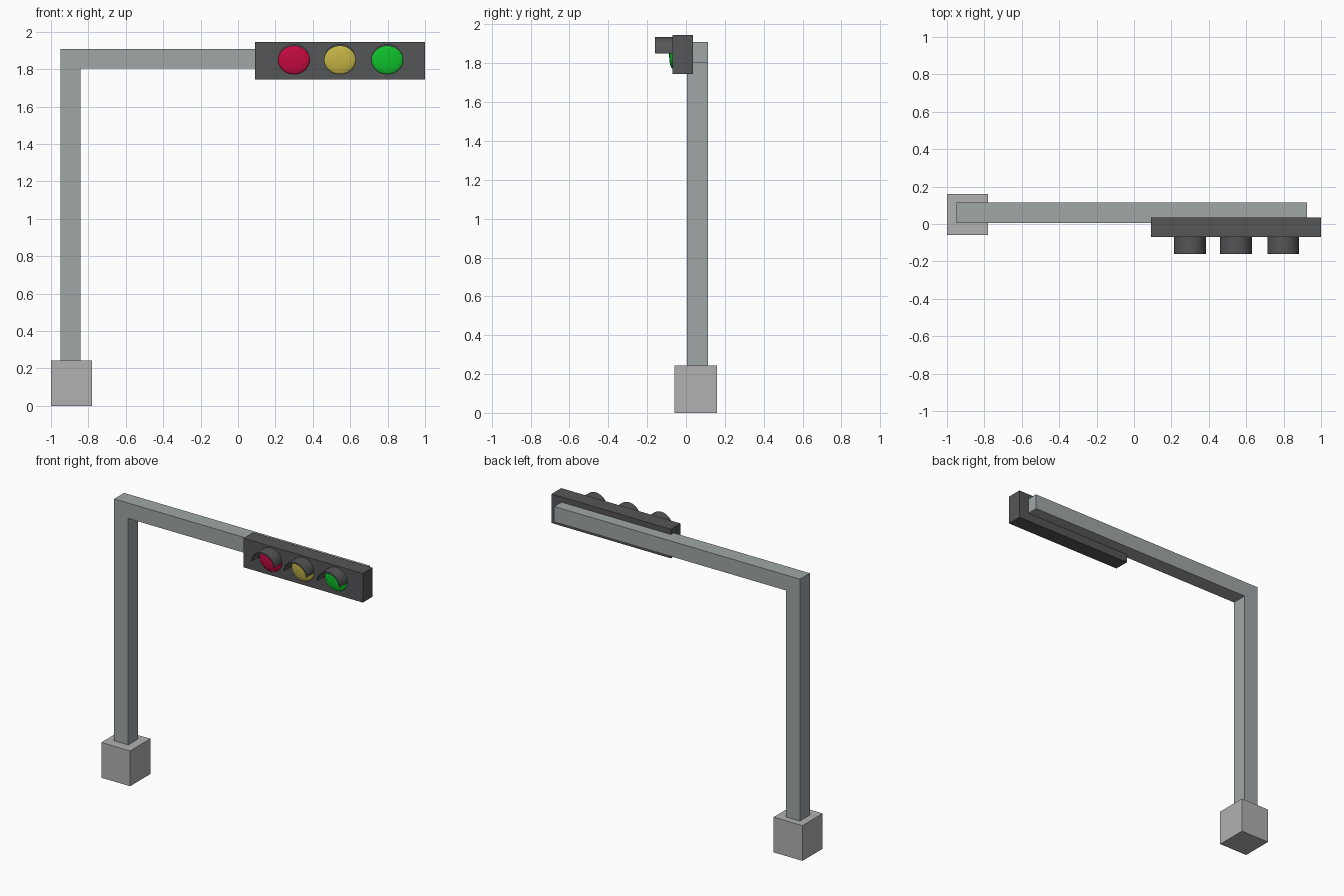
import bpy, bmesh, math
from mathutils import Matrix

if "Cube" in bpy.data.objects:
    bpy.data.objects.remove(bpy.data.objects["Cube"])


def finish(name, bm, colour):
    bmesh.ops.recalc_face_normals(bm, faces=bm.faces)
    mesh = bpy.data.meshes.new(name)
    bm.to_mesh(mesh)
    bm.free()
    obj = bpy.data.objects.new(name, mesh)
    bpy.context.collection.objects.link(obj)
    if colour:
        mat = bpy.data.materials.new(name + "_colour")
        mat.diffuse_color = (*colour, 1)
        mat.use_nodes = True
        mat.node_tree.nodes["Principled BSDF"].inputs["Base Color"].default_value = mat.diffuse_color
        mesh.materials.append(mat)
    return obj


def prism(name, outline, y0, y1, colour=None):
    """Extrude an x-z outline from y0 to y1."""
    bm = bmesh.new()
    face = bm.faces.new([bm.verts.new((x, y0, z)) for x, z in outline])
    ext = bmesh.ops.extrude_face_region(bm, geom=[face])
    verts = [g for g in ext["geom"] if isinstance(g, bmesh.types.BMVert)]
    bmesh.ops.translate(bm, verts=verts, vec=(0, y1 - y0, 0))
    return finish(name, bm, colour)


def smooth(obj):
    bpy.ops.object.select_all(action='DESELECT')
    obj.select_set(True)
    bpy.context.view_layer.objects.active = obj
    bpy.ops.object.shade_smooth_by_angle(angle=math.radians(35))


def rect(x0, x1, z0, z1):
    return [(x0, z0), (x1, z0), (x1, z1), (x0, z1)]


STEEL = (0.35, 0.38, 0.385)
DARK = (0.09, 0.092, 0.096)
FACE_Y, LENS_Z = -0.07, 1.851

# Concrete footing
prism("base", rect(-1, -0.78, 0, 0.243), -0.06, 0.16, (0.44, 0.44, 0.44))

# Upright and horizontal arm as one L-shaped bar
prism("pole_and_arm", [(-0.948, 0.243), (-0.841, 0.243), (-0.841, 1.803),
                       (0.925, 1.803), (0.925, 1.909), (-0.948, 1.909)],
      0.006, 0.114, STEEL)

# Signal housing
prism("signal_housing", rect(0.09, 1, 1.745, 1.945), FACE_Y, 0.036, DARK)

# Lenses and crescent visors
LIGHTS = [("red", 0.299, (0.55, 0.003, 0.05)),
          ("yellow", 0.545, (0.55, 0.45, 0.06)),
          ("green", 0.798, (0.005, 0.53, 0.025))]
STEPS = 24
for label, x, colour in LIGHTS:
    bm = bmesh.new()
    bmesh.ops.create_uvsphere(bm, u_segments=32, v_segments=16, radius=1)
    bm.transform(Matrix.Translation((x, FACE_Y, LENS_Z))
                 @ Matrix.Diagonal((0.085, 0.017, 0.078, 1)))
    smooth(finish(label + "_lens", bm, colour))

    angles = [math.pi * i / STEPS for i in range(STEPS + 1)]
    outer = [(x + 0.0855 * math.cos(a), LENS_Z + 0.084 * math.sin(a)) for a in angles]
    inner = [(x + 0.083 * math.cos(a), LENS_Z + 0.073 * math.sin(a)) for a in reversed(angles)]
    smooth(prism(label + "_visor", outer + inner, -0.16, FACE_Y, DARK))
